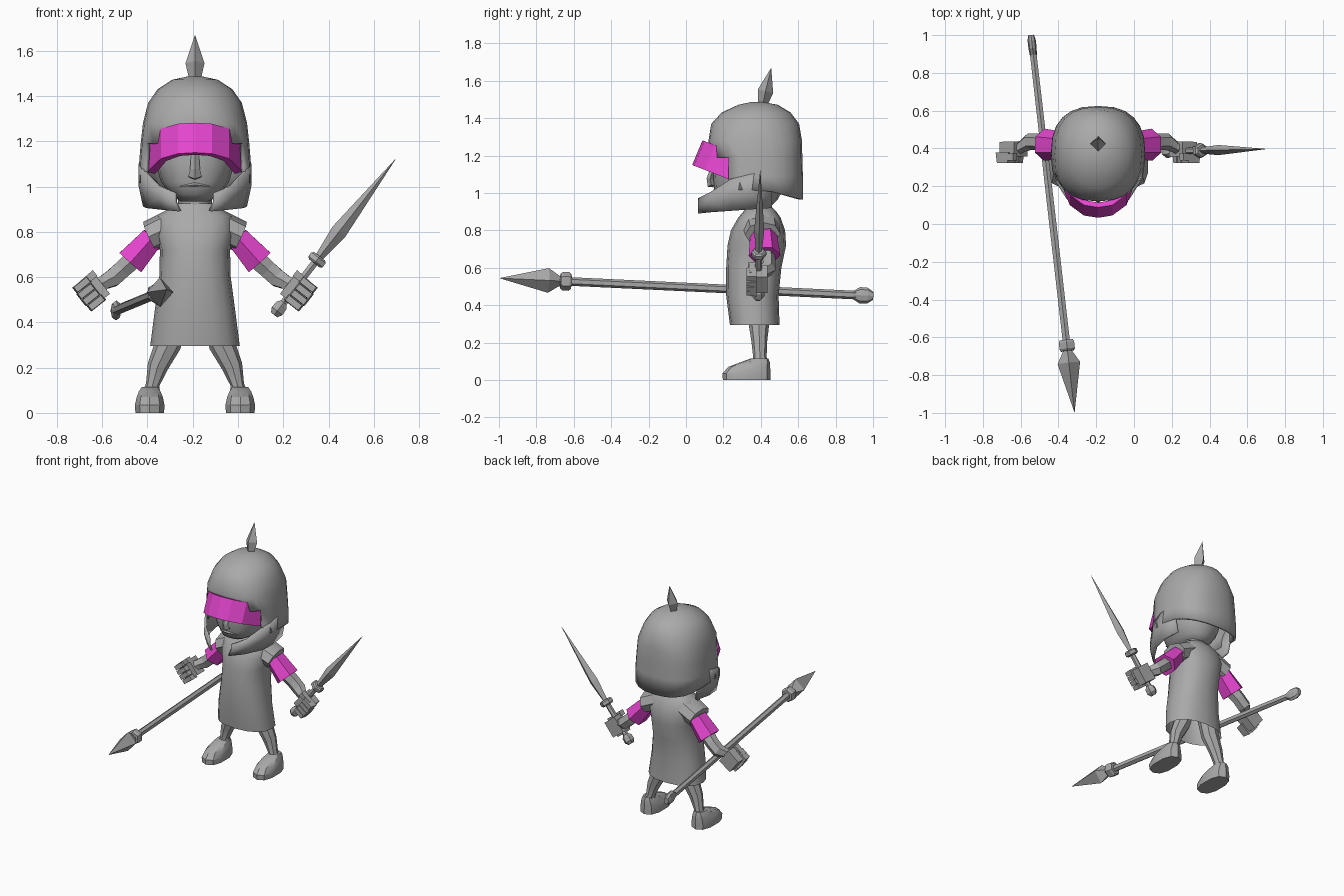
import bpy, bmesh, math
from mathutils import Vector

if "Cube" in bpy.data.objects:
    bpy.data.objects.remove(bpy.data.objects["Cube"])

CX = -0.19  # the figure's own centre line


def material(name, rgb):
    m = bpy.data.materials.new(name)
    m.diffuse_color = (*rgb, 1)
    m.use_nodes = True
    m.node_tree.nodes["Principled BSDF"].inputs["Base Color"].default_value = m.diffuse_color
    return m


GREY = material("grey", (0.40, 0.40, 0.40))
PINK = material("magenta", (0.78, 0.06, 0.62))


def finish(name, bm, mat=GREY, smooth=None, thick=0):
    bmesh.ops.recalc_face_normals(bm, faces=bm.faces)
    me = bpy.data.meshes.new(name)
    bm.to_mesh(me)
    bm.free()
    me.materials.append(mat)
    ob = bpy.data.objects.new(name, me)
    bpy.context.collection.objects.link(ob)
    if thick:
        mod = ob.modifiers.new("thickness", 'SOLIDIFY')
        mod.thickness = thick
        mod.offset = -1
    if smooth:
        bpy.ops.object.select_all(action='DESELECT')
        ob.select_set(True)
        bpy.context.view_layer.objects.active = ob
        bpy.ops.object.shade_smooth_by_angle(angle=math.radians(smooth))
    return ob


def loft(rings, closed=True, caps=(True, True)):
    """Skin a list of equally long point rings."""
    bm = bmesh.new()
    vs = [[bm.verts.new(p) for p in r] for r in rings]
    n = len(vs[0])
    for a, b in zip(vs, vs[1:]):
        for i in range(n if closed else n - 1):
            j = (i + 1) % n
            bm.faces.new((a[i], a[j], b[j], b[i]))
    for on, r in zip(caps, (vs[0], vs[-1])):
        if on:
            bm.faces.new(r)
    return bm


def oval(cx, z, rx, y0, y1, n, e=2.0):
    """Horizontal super-ellipse ring, from y0 (front) to y1 (back)."""
    pts = []
    for i in range(n):
        t = 2 * math.pi * i / n
        s, c = math.sin(t), -math.cos(t)
        x = math.copysign(abs(s) ** (2 / e), s) * rx
        y = math.copysign(abs(c) ** (2 / e), c) * (y1 - y0) / 2
        pts.append(Vector((cx + x, (y0 + y1) / 2 + y, z)))
    return pts


def tube(name, stations, n, ref=(0, 1, 0), s=1, mat=GREY, smooth=None):
    """Stations are (point, radius along ref, other radius); s mirrors in x."""
    P = [Vector(p) for p, _, _ in stations]
    rings = []
    for k, (_, ra, rb) in enumerate(stations):
        d = (P[min(k + 1, len(P) - 1)] - P[max(k - 1, 0)]).normalized()
        a = Vector(ref)
        a = (a - d * a.dot(d)).normalized()
        b = d.cross(a)
        ring = []
        for i in range(n):
            t = 2 * math.pi * i / n
            p = P[k] + a * ra * math.cos(t) + b * rb * math.sin(t)
            ring.append(Vector((CX + s * p.x, p.y, p.z)))
        rings.append(ring)
    return finish(name, loft(rings), mat, smooth)


def straight(a, b, prof):
    """Stations on a line from a to b; prof rows are (fraction, ra, rb)."""
    a, b = Vector(a), Vector(b)
    return [(a.lerp(b, t), ra, rb) for t, ra, rb in prof]


def block(name, c, axes, size, s=1, taper=0.8):
    """Box with a narrower far end along the third axis."""
    u, v, w = axes
    rings = []
    for k, f in ((-1, 1), (1, taper)):
        ring = []
        for i, j in ((-1, -1), (1, -1), (1, 1), (-1, 1)):
            p = c + u * i * size[0] * f / 2 + v * j * size[1] * f / 2 + w * k * size[2] / 2
            ring.append(Vector((CX + s * p.x, p.y, p.z)))
        rings.append(ring)
    return finish(name, loft(rings))


# Tunic, open at the hem
TUNIC = [(.295, .198, .235, .50), (.45, .178, .215, .495), (.60, .158, .215, .51),
         (.72, .155, .222, .535), (.80, .175, .24, .53), (.87, .165, .28, .505),
         (.905, .115, .31, .48), (.925, .085, .32, .46)]
finish("tunic", loft([oval(CX, z, rx, a, b, 16, 2.3) for z, rx, a, b in TUNIC],
                     caps=(False, True)), smooth=40)
tube("neck", [((0, .39, .88), .07, .075), ((0, .38, 1.0), .07, .075)], 8, smooth=50)

# Head with nose and lips
HEAD = [(.935, .065, .22, .46), (.965, .11, .165, .49), (1.02, .15, .15, .52),
        (1.10, .175, .145, .54), (1.20, .18, .15, .55), (1.32, .17, .17, .54)]
finish("head", loft([oval(CX, z, rx, a, b, 16, 2.3) for z, rx, a, b in HEAD]), smooth=50)
tube("nose", [((0, .155, 1.16), .015, .016), ((0, .128, 1.075), .018, .022),
              ((0, .135, 1.045), .022, .030), ((0, .15, 1.04), .01, .025)], 4)
tube("lips", [((-.065, .165, 1.0), .002, .002), ((0, .148, 1.008), .008, .01),
              ((.065, .165, 1.0), .002, .002)], 4)

# Helmet dome with a flared back and an opening for the face
DOME = [(1.487, .03, .35, .41), (1.472, .10, .28, .49), (1.43, .165, .19, .56),
        (1.37, .207, .135, .605), (1.28, .23, .12, .62), (1.19, .24, .12, .622),
        (1.09, .248, .12, .625), (.99, .25, .12, .625)]
rings = [oval(CX, z, rx, a, b, 24, 2 if z > 1.3 else 2.5) for z, rx, a, b in DOME]
for p in rings[-1]:
    p.z = 1.015 - max(0, p.y - .43) * .26
bm = loft(rings, caps=(True, False))
opening = [f for f in bm.faces
           if f.calc_center_median().z < 1.19 and f.calc_center_median().y < .24]
bmesh.ops.delete(bm, geom=opening, context='FACES')
finish("helmet", bm, smooth=35, thick=.018)

# Cheek guards sweeping in toward the chin
GUARD = [(.235, .46, .92, 1.12), (.25, .34, .912, 1.10), (.235, .24, .905, 1.075),
         (.165, .13, .897, 1.005), (.09, .065, .89, .972)]
for s, side in ((-1, "right"), (1, "left")):
    lower = [Vector((CX + s * (x - .02), y, z)) for x, y, z, _ in GUARD]
    middle = [Vector((CX + s * x, y, (z + w) / 2)) for x, y, z, w in GUARD]
    upper = [Vector((CX + s * x, y, w)) for x, y, _, w in GUARD]
    finish(side + "_cheek_guard", loft([lower, middle, upper], False, (False, False)),
           smooth=35, thick=.015)

# Helmet spike
tube("helmet_spike", [((0, .41, 1.47), .025, .025), ((0, .425, 1.545), .042, .042),
                      ((0, .455, 1.667), .001, .001)], 4)

# Tilted visor band
ARC = [(-.21, .25), (-.15, .10), (-.075, .045), (0, .033), (.075, .045), (.15, .10), (.21, .25)]


def band(scale, back, top):
    r = []
    for x, y in ARC:
        y += back
        p = Vector((CX + x * scale, y, 1.15 - .39 * (y - .033)))
        r.append(p + Vector((0, .055, .132)) * top)
    return r


inner, outer = (.84, .025), (1, 0)
bm = loft([band(*q, t) for q, t in ((outer, 0), (outer, 1), (inner, 1), (inner, 0), (outer, 0))],
          False, (False, False))
bmesh.ops.remove_doubles(bm, verts=bm.verts, dist=1e-4)
bmesh.ops.holes_fill(bm, edges=[e for e in bm.edges if e.is_boundary], sides=4)
finish("visor", bm, PINK)

# Limbs, mirrored
AX = Vector((.62, 0, .785))    # grip direction
OUT = Vector((.785, 0, -.62))  # direction of the forearm
FRONT = Vector((0, -1, 0))
HAND = Vector((.45, .385, .54))
for s, side in ((-1, "right"), (1, "left")):
    tube(side + "_shoulder", [((.07, .40, .84), .10, .075), ((.20, .41, .78), .095, .07)],
         8, s=s, smooth=40)
    tube(side + "_sleeve", [((.187, .415, .775), .072, .058), ((.285, .42, .665), .085, .074)],
         6, s=s, mat=PINK)
    tube(side + "_arm", [((.25, .42, .70), .05, .05), ((.32, .435, .635), .045, .045),
                         ((.365, .435, .595), .045, .045), ((.405, .41, .575), .032, .035),
                         ((.44, .395, .55), .038, .045)], 6, s=s)
    block(side + "_palm", HAND + Vector((0, .012, 0)), (AX, FRONT, OUT), (.115, .08, .10), s, .95)
    for i in range(4):
        c = HAND + AX * (.034 * (i - 1.5)) + FRONT * .035 + OUT * (.028 - .004 * abs(i - 1.5))
        block(f"{side}_finger_{i + 1}", c, (AX, OUT, FRONT), (.033, .085, .055), s, .85)
    block(side + "_thumb", HAND + AX * .055 + FRONT * .03 - OUT * .015,
          (AX, FRONT, OUT), (.034, .04, .08), s)
    tube(side + "_leg", [((.09, .39, .42), .06, .06), ((.12, .39, .30), .055, .058),
                         ((.165, .392, .205), .042, .046), ((.187, .395, .125), .036, .03),
                         ((.192, .395, .085), .042, .04)], 8, s=s, smooth=30)
    FOOT = [(0, .066, .197, .452), (.035, .068, .195, .452), (.07, .06, .225, .45),
            (.095, .05, .29, .448), (.115, .036, .345, .44)]
    finish(side + "_foot", loft([oval(CX + s * .2, z, rx, a, b, 10, 2.5)
                                 for z, rx, a, b in FOOT]), smooth=25)

# Sword
A, B = (.355, .385, .44), (.885, .397, 1.12)
tube("sword_grip", straight(A, B, [(-.01, .02, .02), (.015, .036, .034), (.05, .034, .032),
                                   (.07, .018, .018), (.36, .018, .018)]), 6)
tube("sword_guard", straight(A, B, [(.325, .03, .034), (.335, .04, .046),
                                    (.36, .04, .046), (.37, .03, .034)]), 6)
tube("sword_blade", straight(A, B, [(.36, .016, .018), (.53, .027, .036), (1, .001, .001)]), 4)

# Spear lying through the scene
A, B = (-.125, -.995, .545), (-.355, 1.0, .45)
Z = (0, 0, 1)
tube("spear_head", straight(A, B, [(0, .001, .001), (.13, .066, .06), (.165, .02, .02)]), 4, Z)
tube("spear_collar", straight(A, B, [(.162, .04, .04), (.168, .05, .047),
                                     (.185, .05, .047), (.191, .04, .04)]), 6, Z)
tube("spear_shaft", straight(A, B, [(.15, .023, .022), (.5, .023, .022), (.97, .023, .02)]), 6, Z)
tube("spear_butt", straight(A, B, [(.945, .02, .018), (.965, .044, .022),
                                   (.985, .042, .022), (1, .022, .016)]), 8, Z)
